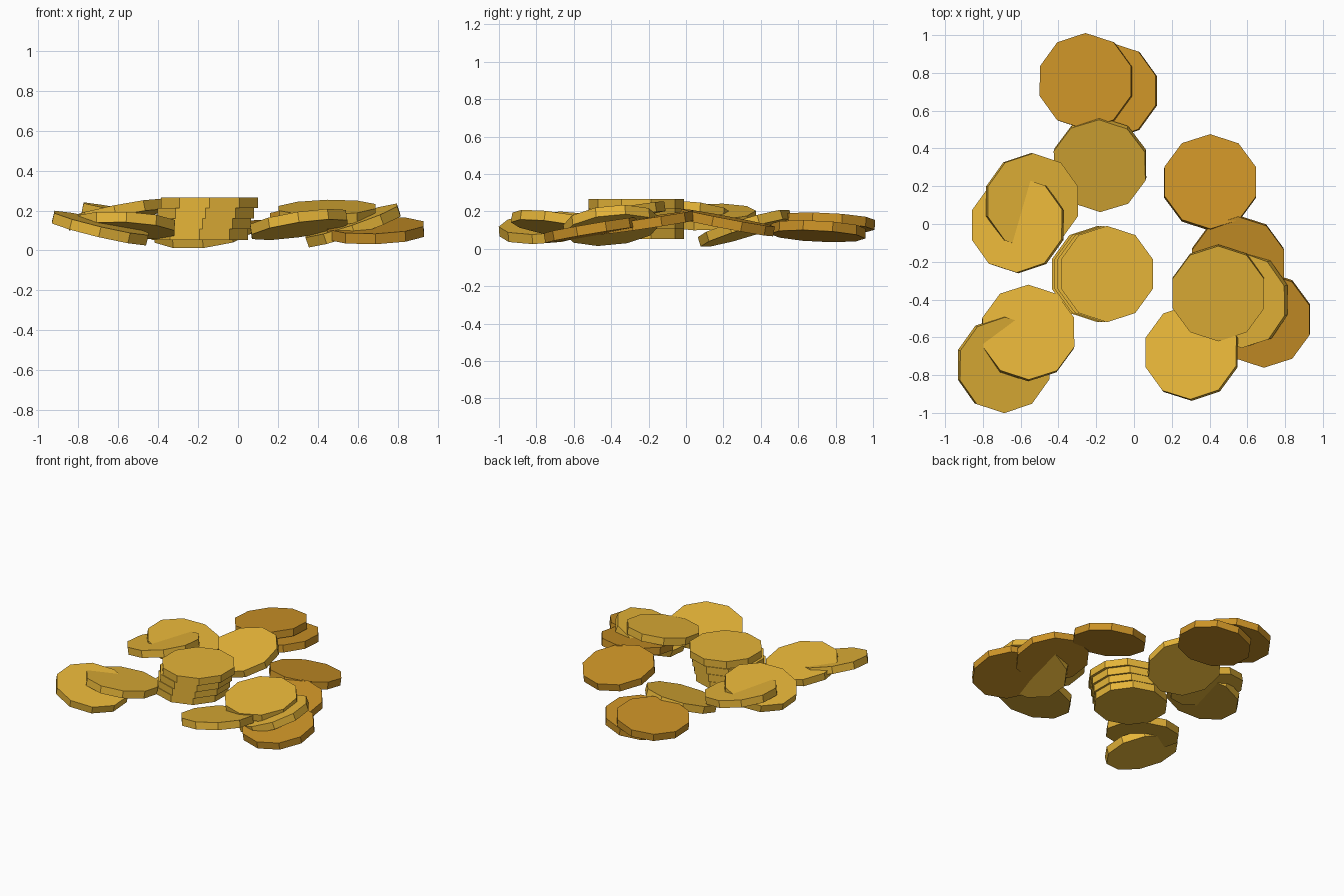
import bpy, bmesh
from mathutils import Vector, Matrix

if "Cube" in bpy.data.objects:
    bpy.data.objects.remove(bpy.data.objects["Cube"])

RADIUS, THICK = 0.255, 0.053


def material(name, color):
    m = bpy.data.materials.new(name)
    m.diffuse_color = color
    m.use_nodes = True
    m.node_tree.nodes["Principled BSDF"].inputs["Base Color"].default_value = m.diffuse_color
    return m


yellow = material("yellow_gold", (0.79, 0.46, 0.04, 1))
orange = material("orange_gold", (0.60, 0.29, 0.02, 1))


def coin(name, mat, x, y, z, rise_x=0.0, rise_y=0.0):
    """Ten-sided coin; rise_x / rise_y are the slopes of its face."""
    bm = bmesh.new()
    bmesh.ops.create_cone(bm, cap_ends=True, segments=10,
                          radius1=RADIUS, radius2=RADIUS, depth=THICK)
    normal = Vector((-rise_x, -rise_y, 1)).normalized()
    tilt = Vector((0, 0, 1)).rotation_difference(normal).to_matrix().to_4x4()
    bm.transform(Matrix.Translation((x, y, z)) @ tilt)
    mesh = bpy.data.meshes.new(name)
    bm.to_mesh(mesh)
    bm.free()
    mesh.materials.append(mat)
    ob = bpy.data.objects.new(name, mesh)
    bpy.context.collection.objects.link(ob)


# Neat stack in the middle
for i, x in enumerate((-0.192, -0.178, -0.162, -0.143)):
    coin(f"stack_coin_{i + 1}", yellow, x, -0.265, 0.08 + i * THICK)

# Scattered yellow coins: x, y, z, slope in x, slope in y
for i, c in enumerate([
    (-0.18, 0.315, 0.11, 0.10, 0.30),
    (-0.615, -0.005, 0.18, 0.20, -0.08),
    (-0.54, 0.12, 0.17, -0.18, 0.03),
    (-0.56, -0.577, 0.125, -0.05, -0.17),
    (-0.69, -0.745, 0.112, -0.235, 0.08),
    (0.447, -0.365, 0.19, 0.02, 0.15),
    (0.575, -0.40, 0.125, 0.34, 0.10),
    (0.305, -0.68, 0.13, 0.15, -0.15),
]):
    coin(f"loose_yellow_coin_{i + 1}", yellow, *c)

# Scattered orange coins
for i, c in enumerate([
    (-0.255, 0.755, 0.14, 0.10, -0.05),
    (-0.123, 0.705, 0.094, 0.12, -0.05),
    (0.403, 0.22, 0.14, -0.03, -0.19),
    (0.55, -0.21, 0.14, -0.02, 0.15),
    (0.688, -0.505, 0.10, 0.03, 0.17),
]):
    coin(f"loose_orange_coin_{i + 1}", orange, *c)
